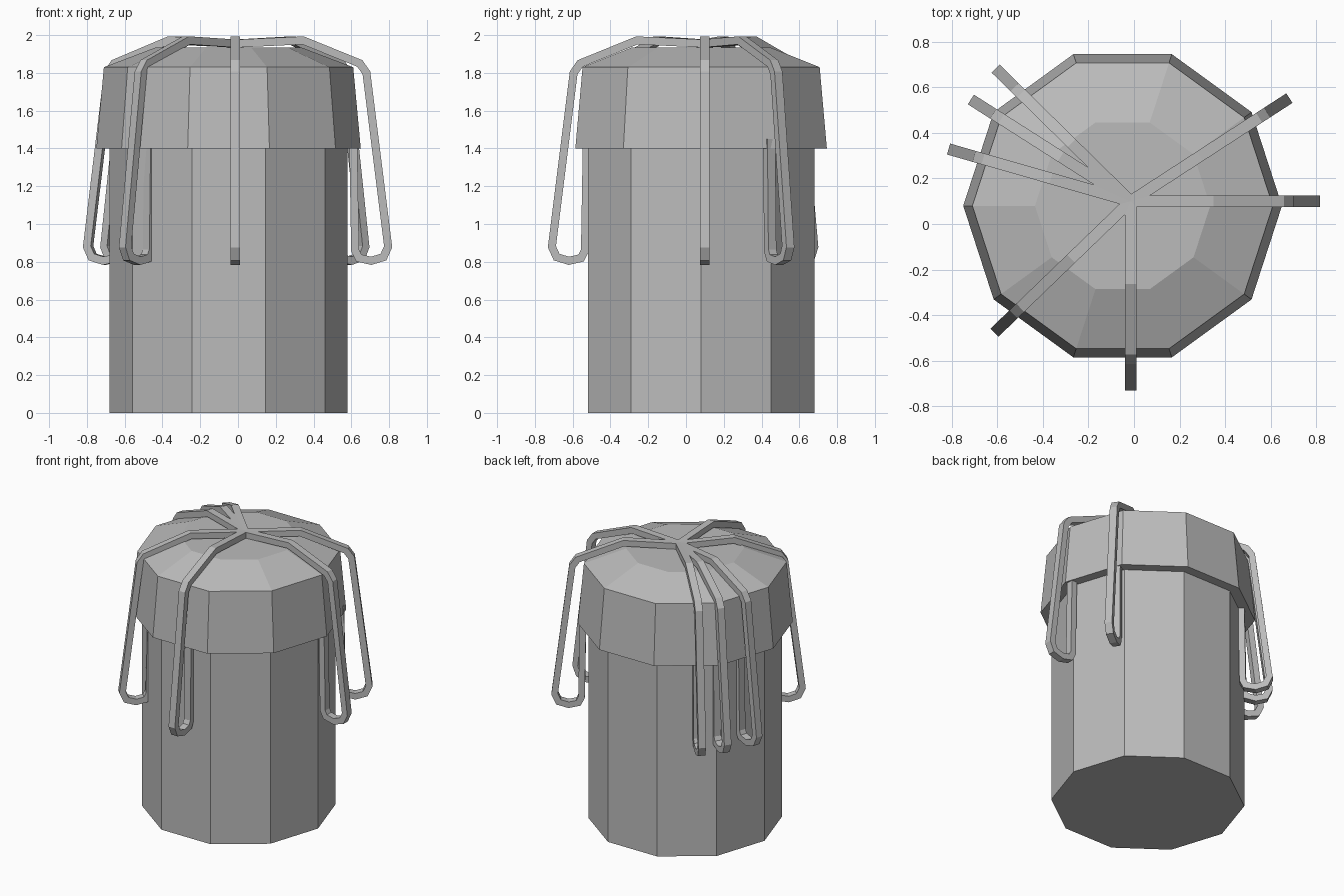
import bpy, bmesh
from math import cos, sin, radians, pi
from mathutils import Vector

cube = bpy.data.objects.get("Cube")
if cube:
    bpy.data.objects.remove(cube, do_unlink=True)

grey = bpy.data.materials.new("plain grey")
grey.use_nodes = True
colour = (0.5, 0.5, 0.5, 1)
grey.diffuse_color = colour
grey.node_tree.nodes["Principled BSDF"].inputs["Base Color"].default_value = colour

SIDES = 10
CENTRE = Vector((-0.05, 0.08, 0))
HUB = Vector((-0.015, 0.1, 0))


def finish(bm, name):
    bmesh.ops.recalc_face_normals(bm, faces=bm.faces)
    mesh = bpy.data.meshes.new(name)
    bm.to_mesh(mesh)
    bm.free()
    mesh.materials.append(grey)
    obj = bpy.data.objects.new(name, mesh)
    bpy.context.collection.objects.link(obj)
    return obj


def skin(bm, rings):
    """Bridge equal rings of vertices and cap both ends."""
    n = len(rings[0])
    for a, b in zip(rings, rings[1:]):
        for i in range(n):
            j = (i + 1) % n
            bm.faces.new((a[i], a[j], b[j], b[i]))
    bm.faces.new(rings[0])
    bm.faces.new(rings[-1])


def faceted(name, profile):
    """Ten-sided solid from (radius, height) steps."""
    bm = bmesh.new()
    rings = []
    for r, z in profile:
        angles = [2 * pi * i / SIDES for i in range(SIDES)]
        rings.append([bm.verts.new(CENTRE + Vector((r * cos(a), r * sin(a), z)))
                      for a in angles])
    skin(bm, rings)
    return finish(bm, name)


def hooked_bar(name, angle, path, width=0.05, thick=0.042):
    """Square bar swept along a (radius, height) path in a vertical plane."""
    out = Vector((cos(radians(angle)), sin(radians(angle)), 0))
    side = Vector((-out.y, out.x, 0))
    pts = [Vector(p) for p in path]
    dirs = [(b - a).normalized() for a, b in zip(pts, pts[1:])]
    bm = bmesh.new()
    rings = []
    for i, p in enumerate(pts):
        before, after = dirs[max(i - 1, 0)], dirs[min(i, len(dirs) - 1)]
        tangent = (before + after).normalized()
        normal = Vector((-tangent.y, tangent.x))
        normal *= thick / 2 / tangent.dot(after)      # mitred corner
        ring = []
        for s, n in ((-1, -1), (1, -1), (1, 1), (-1, 1)):
            q = p + normal * n
            ring.append(bm.verts.new(HUB + out * q.x + side * s * width / 2
                                     + Vector((0, 0, q.y))))
        rings.append(ring)
    skin(bm, rings)
    return finish(bm, name)


# Container and overhanging domed lid
faceted("body", [(0.63, 0), (0.63, 1.41)])
faceted("lid", [(0.70, 1.40), (0.66, 1.83), (0.385, 1.935)])

# Bars run over the lid, hang down and hook back up against the body
hook_path = [(0, 1.955), (0.36, 1.972), (0.66, 1.85), (0.695, 1.80),
             (0.81, 0.88), (0.785, 0.825), (0.72, 0.805), (0.655, 0.82),
             (0.635, 0.86), (0.625, 1.45)]
bars = {"right_rear_outer": 164, "right_rear_middle": 147.5,
        "right_rear_inner": 135.5, "left_rear": 33, "left": 0,
        "front": -90, "right_front": 224}
for place, angle in bars.items():
    hooked_bar(place + "_hook", angle, hook_path)
